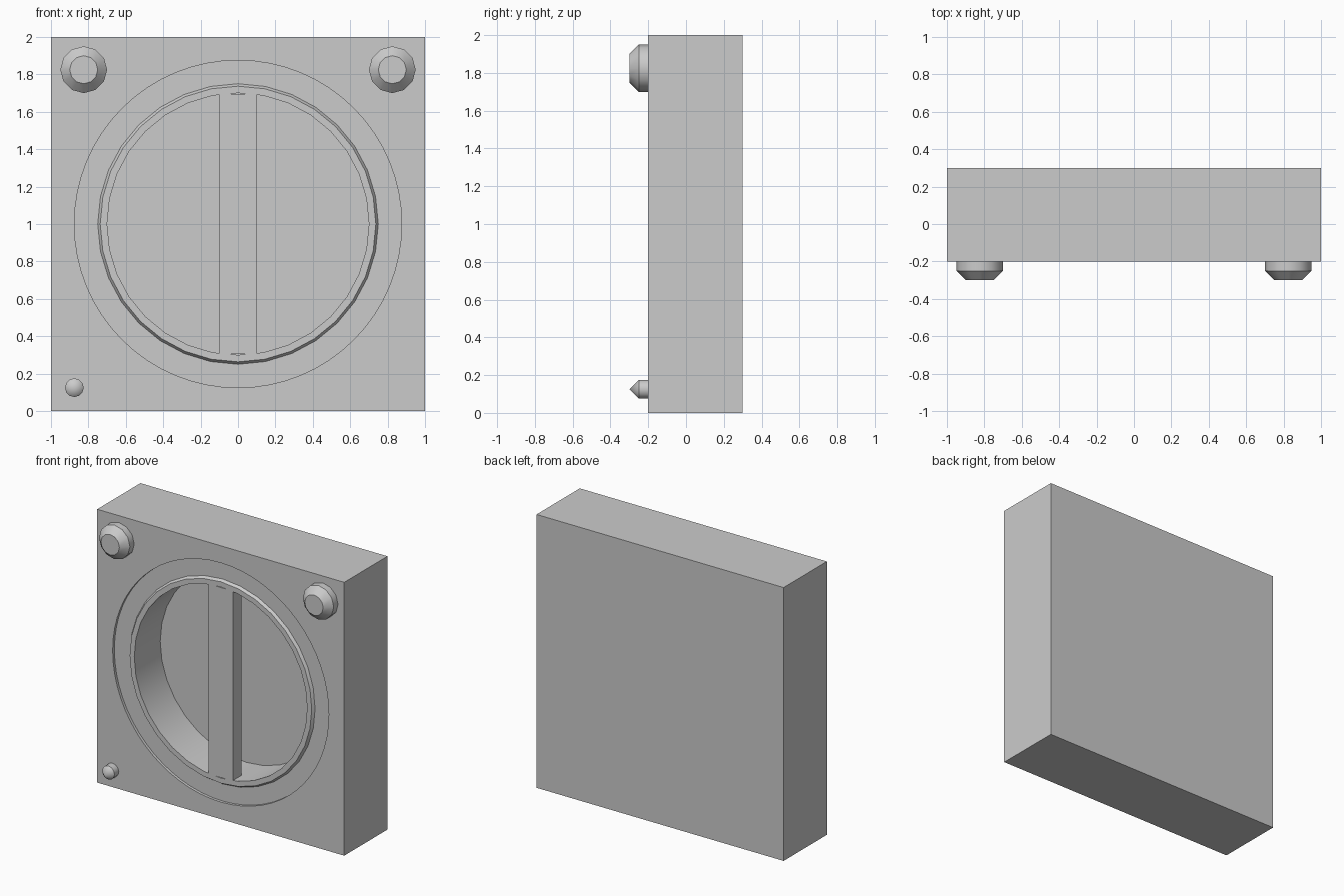
import bpy, bmesh
from math import sin, cos, pi, radians

if "Cube" in bpy.data.objects:
    bpy.data.objects.remove(bpy.data.objects["Cube"])


def finish(name, bm, smooth=False):
    bmesh.ops.remove_doubles(bm, verts=bm.verts, dist=1e-5)
    bmesh.ops.recalc_face_normals(bm, faces=bm.faces)
    me = bpy.data.meshes.new(name)
    bm.to_mesh(me)
    bm.free()
    ob = bpy.data.objects.new(name, me)
    bpy.context.collection.objects.link(ob)
    if smooth:
        shade(ob)
    return ob


def shade(ob):
    bpy.ops.object.select_all(action='DESELECT')
    ob.select_set(True)
    bpy.context.view_layer.objects.active = ob
    bpy.ops.object.shade_smooth_by_angle(angle=radians(35))


def box(name, x0, x1, y0, y1, z0, z1):
    bm = bmesh.new()
    bmesh.ops.create_cube(bm, size=1)
    for v in bm.verts:
        v.co = ((x0 + x1) / 2 + v.co.x * (x1 - x0),
                (y0 + y1) / 2 + v.co.y * (y1 - y0),
                (z0 + z1) / 2 + v.co.z * (z1 - z0))
    return finish(name, bm)


def lathe(name, profile, x, z, n, closed=False):
    """Turn (radius, y) points about a front-to-back axis at x, z."""
    bm = bmesh.new()
    rings = [[bm.verts.new((x + r * sin(2 * pi * i / n), y, z + r * cos(2 * pi * i / n)))
              for i in range(n)] for r, y in profile]
    pairs = list(zip(rings, rings[1:] + rings[:1]))
    for a, b in pairs if closed else pairs[:-1]:
        for i in range(n):
            j = (i + 1) % n
            bm.faces.new((a[i], a[j], b[j], b[i]))
    if not closed:
        for (r, _), ring in ((profile[0], rings[0]), (profile[-1], rings[-1])):
            if r > 0:
                bm.faces.new(ring)
    return finish(name, bm, True)


# Case with a shallow round recess and a deep round cavity
case = box("case", -1, 1, -0.2, 0.3, 0, 2)
cutters = [lathe("recess_cutter", [(0.875, -0.4), (0.875, -0.18)], 0, 1, 64),
           lathe("cavity_cutter", [(0.7, -0.5), (0.7, 0.1)], 0, 1, 32)]
for c in cutters:
    c.hide_render = True
    mod = case.modifiers.new("cut", 'BOOLEAN')
    mod.operation = 'DIFFERENCE'
    mod.solver = 'EXACT'
    mod.object = c
    bpy.context.view_layer.objects.active = case
    bpy.ops.object.modifier_apply(modifier=mod.name)
for c in cutters:
    bpy.data.objects.remove(c)
shade(case)

# Bevelled rim around the cavity and the bar across it
lathe("rim", [(0.75, -0.18), (0.737, -0.2), (0.7, -0.2), (0.7, -0.18)], 0, 1, 32, True)
box("cross_bar", -0.1, 0.1, -0.2, -0.1, 0.305, 1.695)

# Two chamfered knobs and a small pointed button
for side, label in ((-1, "left"), (1, "right")):
    lathe(label + "_knob", [(0.125, -0.2), (0.125, -0.25), (0.075, -0.3)], side * 0.825, 1.825, 12)
lathe("pointed_button", [(0.05, -0.2), (0.05, -0.25), (0, -0.3)], -0.875, 0.125, 12)
